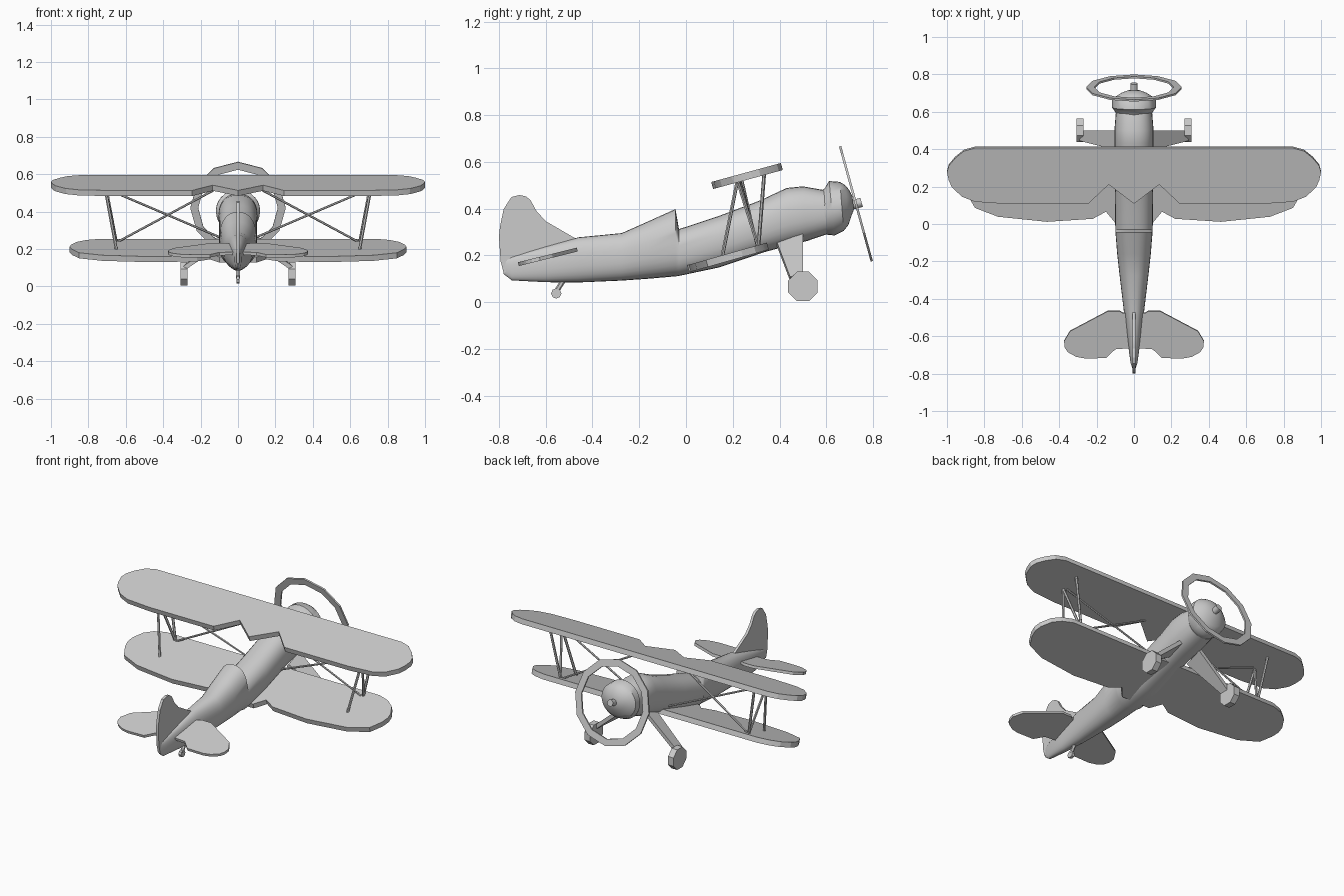
import bpy, bmesh, math
from mathutils import Vector, Matrix

cube = bpy.data.objects.get("Cube")
if cube:
    bpy.data.objects.remove(cube, do_unlink=True)

grey = bpy.data.materials.new("plain grey")
grey.use_nodes = True
COLOUR = (0.6, 0.6, 0.6, 1)
grey.diffuse_color = COLOUR
grey.node_tree.nodes["Principled BSDF"].inputs["Base Color"].default_value = COLOUR


def finish(name, bm, angle=35):
    bmesh.ops.recalc_face_normals(bm, faces=bm.faces)
    mesh = bpy.data.meshes.new(name)
    bm.to_mesh(mesh)
    bm.free()
    mesh.materials.append(grey)
    mesh.shade_smooth()
    mesh.set_sharp_from_angle(angle=math.radians(angle))
    obj = bpy.data.objects.new(name, mesh)
    bpy.context.collection.objects.link(obj)
    return obj


def prism(name, points, thickness):
    """Flat outline given thickness evenly on both sides."""
    bm = bmesh.new()
    t = Vector(thickness)
    a = [bm.verts.new(Vector(p) - t / 2) for p in points]
    b = [bm.verts.new(Vector(p) + t / 2) for p in points]
    bm.faces.new(a)
    bm.faces.new(b[::-1])
    for i in range(len(a)):
        j = (i + 1) % len(a)
        bm.faces.new((a[i], a[j], b[j], b[i]))
    return finish(name, bm, 20)


def wing(name, half, z0, slope, thick):
    """Tilted plate from half an outline, front centre to rear centre."""
    outline = half + [(-x, y) for x, y in reversed(half) if x > 0]
    pts = [(x, y, z0 + slope * y) for x, y in outline]
    return prism(name, pts, (0, -slope * thick, thick))


def rod(name, start, end, radius, sides=6, turn=0):
    a, b = Vector(start), Vector(end)
    bm = bmesh.new()
    place = (Matrix.Translation((a + b) / 2)
             @ (b - a).to_track_quat('Z', 'Y').to_matrix().to_4x4()
             @ Matrix.Rotation(turn, 4, 'Z'))
    bmesh.ops.create_cone(bm, cap_ends=True, segments=sides, radius1=radius,
                          radius2=radius, depth=(b - a).length, matrix=place)
    return finish(name, bm, 50 if sides > 8 else 20)


def loft(name, stations, sides=28, power=0.85):
    """Rounded sections: top y, top z, bottom y, bottom z, half width."""
    bm = bmesh.new()
    rings = []
    for yt, zt, yb, zb, w in stations:
        top, bottom = Vector((0, yt, zt)), Vector((0, yb, zb))
        mid, up = (top + bottom) / 2, (top - bottom) / 2
        ring = []
        for i in range(sides):
            t = math.tau * i / sides
            c, s = [math.copysign(abs(v) ** power, v) for v in (math.cos(t), math.sin(t))]
            ring.append(bm.verts.new(mid + up * s + Vector((w * c, 0, 0))))
        rings.append(ring)
    for r, q in zip(rings, rings[1:]):
        for i in range(sides):
            j = (i + 1) % sides
            bm.faces.new((r[i], r[j], q[j], q[i]))
    bm.faces.new(rings[0])
    bm.faces.new(rings[-1])
    return finish(name, bm)


# Fuselage with raised headrest and stepped cockpit
loft("fuselage", [
    (-.79, .18, -.78, .12, .004), (-.745, .195, -.745, .093, .018),
    (-.6, .238, -.6, .085, .038), (-.46, .277, -.46, .084, .055),
    (-.275, .295, -.275, .092, .077), (-.16, .346, -.16, .1, .09),
    (-.045, .398, -.045, .11, .099), (-.03, .312, -.03, .112, .1),
    (.14, .368, .14, .148, .102), (.32, .436, .34, .215, .1),
    (.43, .488, .45, .245, .104), (.5, .495, .52, .262, .104),
    (.59, .479, .602, .29, .097)])

# Engine cowl with domed front
loft("engine_cowl", [
    (.575, .475, .59, .292, .094), (.592, .485, .605, .288, .1),
    (.612, .518, .635, .285, .118), (.658, .514, .675, .305, .118),
    (.682, .499, .695, .33, .088), (.697, .481, .706, .364, .066),
    (.712, .452, .718, .395, .03)], power=1)

# Propeller shaft and the flat propeller ring
axis = Vector((0, .964, .265))
hub = Vector((0, .727, .42))
rod("propeller_shaft", hub - axis * .04, hub + axis * .025, .02, 10)
bm = bmesh.new()
frame = Matrix.Translation(hub) @ Matrix.Rotation(math.radians(15.4), 4, 'X')
loops = []
for radius, depth in ((.255, -.005), (.255, .005), (.213, .005), (.213, -.005)):
    loops.append([bm.verts.new(frame @ Vector((radius * math.sin(math.tau * i / 12), depth,
                                               radius * math.cos(math.tau * i / 12))))
                  for i in range(12)])
for k in range(4):
    r, q = loops[k], loops[(k + 1) % 4]
    for i in range(12):
        j = (i + 1) % 12
        bm.faces.new((r[i], r[j], q[j], q[i]))
finish("propeller_ring", bm, 20)

# Wings and tailplane
wing("upper_wing", [
    (0, .41), (.85, .41), (.91, .393), (.957, .355), (.99, .315), (1, .28),
    (.99, .235), (.973, .2), (.92, .15), (.85, .123), (.69, .112), (.245, .112),
    (.135, .215), (0, .112)], .468, .273, .03)
wing("lower_wing", [
    (0, .35), (.74, .35), (.81, .33), (.86, .295), (.893, .24), (.9, .2),
    (.888, .155), (.85, .09), (.727, .043), (.465, .016), (.22, .032),
    (.15, .07), (.1, .01), (0, .01)], .14, .284, .03)
wing("tailplane", [
    (0, -.475), (.06, -.475), (.075, -.465), (.14, -.465), (.342, -.572),
    (.374, -.625), (.37, -.66), (.353, -.684), (.31, -.708), (.262, -.717),
    (.15, -.715), (.1, -.668), (0, -.66)], .34, .248, .016)

# Tail fin
fin = [(-.455, .262), (-.6, .346), (-.64, .39), (-.665, .436), (-.685, .452), (-.713, .458),
       (-.747, .449), (-.78, .398), (-.796, .32), (-.8, .28), (-.793, .175), (-.78, .125), (-.72, .15)]
prism("tail_fin", [(0, y, z) for y, z in fin], (.016, 0, 0))

# Tail wheel
rod("tail_wheel_leg", (0, -.52, .1), (0, -.555, .045), .011)
rod("tail_wheel", (-.009, -.555, .037), (.009, -.555, .037), .022, 8)

# Struts, bracing wires and landing gear on both sides
for side, s in (("left", 1), ("right", -1)):
    def at(x, y, z):
        return (s * x, y, z)

    rod(side + "_rear_strut", at(.71, .22, .52), at(.65, .155, .195), .008)
    rod(side + "_front_strut", at(.71, .335, .555), at(.65, .31, .235), .008)
    rod(side + "_diagonal_strut", at(.71, .22, .52), at(.65, .31, .235), .008)
    rod(side + "_flying_wire", at(.12, .24, .52), at(.65, .305, .235), .006)
    rod(side + "_landing_wire", at(.71, .23, .525), at(.09, .3, .26), .006)

    leg = [at(.07, .39, .245), at(.07, .5, .285), at(.285, .5, .1), at(.285, .445, .1)]
    prism(side + "_gear_leg", leg, (s * .014, 0, .018))
    rod(side + "_wheel", at(.27, .5, .067), at(.308, .5, .067), .068, 8, math.pi / 8)
